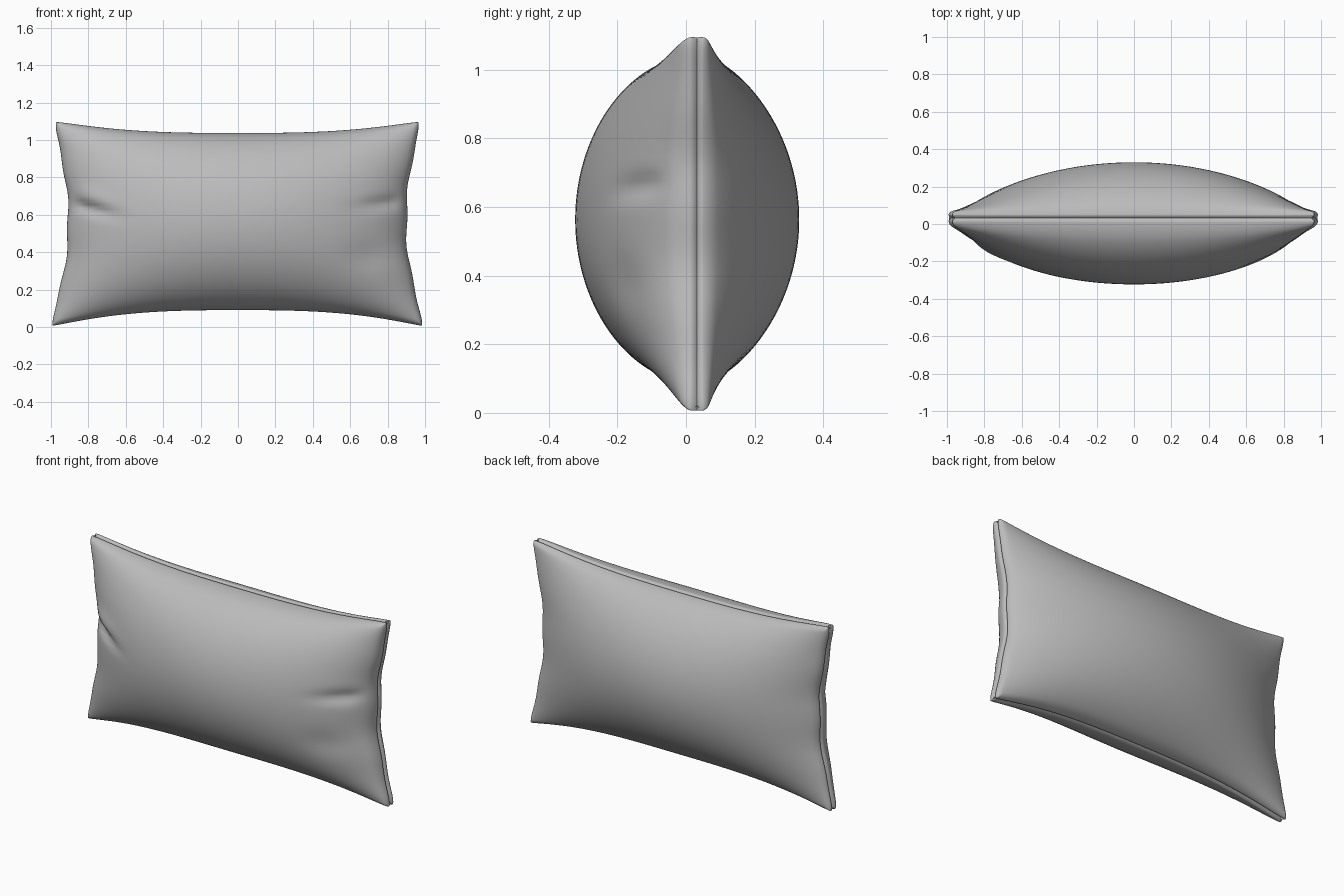
import bpy, bmesh, math

if "Cube" in bpy.data.objects:
    bpy.data.objects.remove(bpy.data.objects["Cube"])

N = 72            # grid divisions per panel
SEAM_Y = 0.032    # plane where the two panels are sewn together
LIP = 0.028       # radius of the rounded lip beside the seam

fabric = bpy.data.materials.new("grey_fabric")
fabric.diffuse_color = (0.5, 0.5, 0.5, 1)
fabric.use_nodes = True
fabric.node_tree.nodes["Principled BSDF"].inputs["Base Color"].default_value = fabric.diffuse_color


def gauss(x, z, cx, cz, wx, wz, slope=0.0):
    dz = z - cz - slope * (x - cx)
    return math.exp(-((x - cx) / wx) ** 2 - (dz / wz) ** 2)


def outline(u, v):
    """Pillow outline with pinched sides and softly rounded corners."""
    au, av = abs(u), abs(v)
    side = 0.908 + (0.085 if v > 0 else 0.104) * av ** 1.9
    x = u * (side - (0.008 if u > 0 else 0))
    z = 0.5635 + v * (0.4735 + (0.07 if v > 0 else 0.095) * au ** 2.8)
    k = (au * av) ** 14
    x -= math.copysign(0.022, u) * k
    z -= math.copysign(0.012, v) * k
    # slight puckering along the short edges
    x += 0.006 * math.sin(v * 11 + u) * au ** 6 * (1 - v * v)
    return x, z


def puff(u, v, x, z, depth, pu, pv, front):
    """Distance of the cloth from the seam plane."""
    h = depth * max(0, 1 - u * u) ** pu * max(0, 1 - v * v) ** pv
    d = min(min(1 - abs(u), 1) * 0.93, (1 - abs(v)) * 0.5)
    t = min(d / LIP, 1)
    lip = 0.012 + (LIP - 0.012) * math.sqrt(1 - (1 - t) ** 2)
    lip *= 1 + 0.3 * (abs(u) * abs(v)) ** 6
    fade = min(1, d / 0.08)
    if front:   # creases near the short ends
        h -= fade * 0.030 * gauss(x, z, -0.80, 0.635, 0.13, 0.03, -0.25)
        h += fade * 0.014 * gauss(x, z, -0.80, 0.70, 0.12, 0.05, -0.25)
        h -= fade * 0.022 * gauss(x, z, 0.78, 0.66, 0.13, 0.035, 0.1)
        h -= fade * 0.012 * gauss(x, z, 0.70, 0.38, 0.12, 0.08)
    return lip + max(h, 0)


def add_panel(bm, sign, depth, pu, pv):
    ts = [math.sin(math.pi / 2 * (2 * i / N - 1)) for i in range(N + 1)]
    rows = []
    for v in ts:
        row = []
        for u in ts:
            x, z = outline(u, v)
            y = SEAM_Y + sign * puff(u, v, x, z, depth, pu, pv, sign < 0)
            row.append(bm.verts.new((x, y, z)))
        rows.append(row)
    for j in range(N):
        for i in range(N):
            bm.faces.new((rows[j][i], rows[j][i + 1],
                          rows[j + 1][i + 1], rows[j + 1][i]))
    # curl the border inward to the seam, leaving a groove
    border = [(j, i) for j in range(N + 1) for i in range(N + 1)
              if i in (0, N) or j in (0, N)]
    inner = {}
    for j, i in border:
        c = rows[j][i].co
        dx = -0.014 * ((i == N) - (i == 0))
        dz = -0.014 * ((j == N) - (j == 0))
        inner[j, i] = bm.verts.new((c.x + dx, SEAM_Y, c.z + dz))
    for a in range(N):
        for p, q in (((0, a), (0, a + 1)), ((N, a), (N, a + 1)),
                     ((a, 0), (a + 1, 0)), ((a, N), (a + 1, N))):
            bm.faces.new((rows[p[0]][p[1]], rows[q[0]][q[1]],
                          inner[q], inner[p]))


# front and back panels, sewn along the seam
bm = bmesh.new()
add_panel(bm, -1, 0.327, 0.60, 0.56)
add_panel(bm, 1, 0.27, 0.78, 0.70)
bmesh.ops.remove_doubles(bm, verts=bm.verts, dist=0.00005)
bmesh.ops.recalc_face_normals(bm, faces=bm.faces)
mesh = bpy.data.meshes.new("pillow")
bm.to_mesh(mesh)
bm.free()
mesh.materials.append(fabric)
pillow = bpy.data.objects.new("pillow", mesh)
bpy.context.collection.objects.link(pillow)
bpy.context.view_layer.objects.active = pillow
pillow.select_set(True)
bpy.ops.object.shade_smooth_by_angle(angle=math.radians(60))
